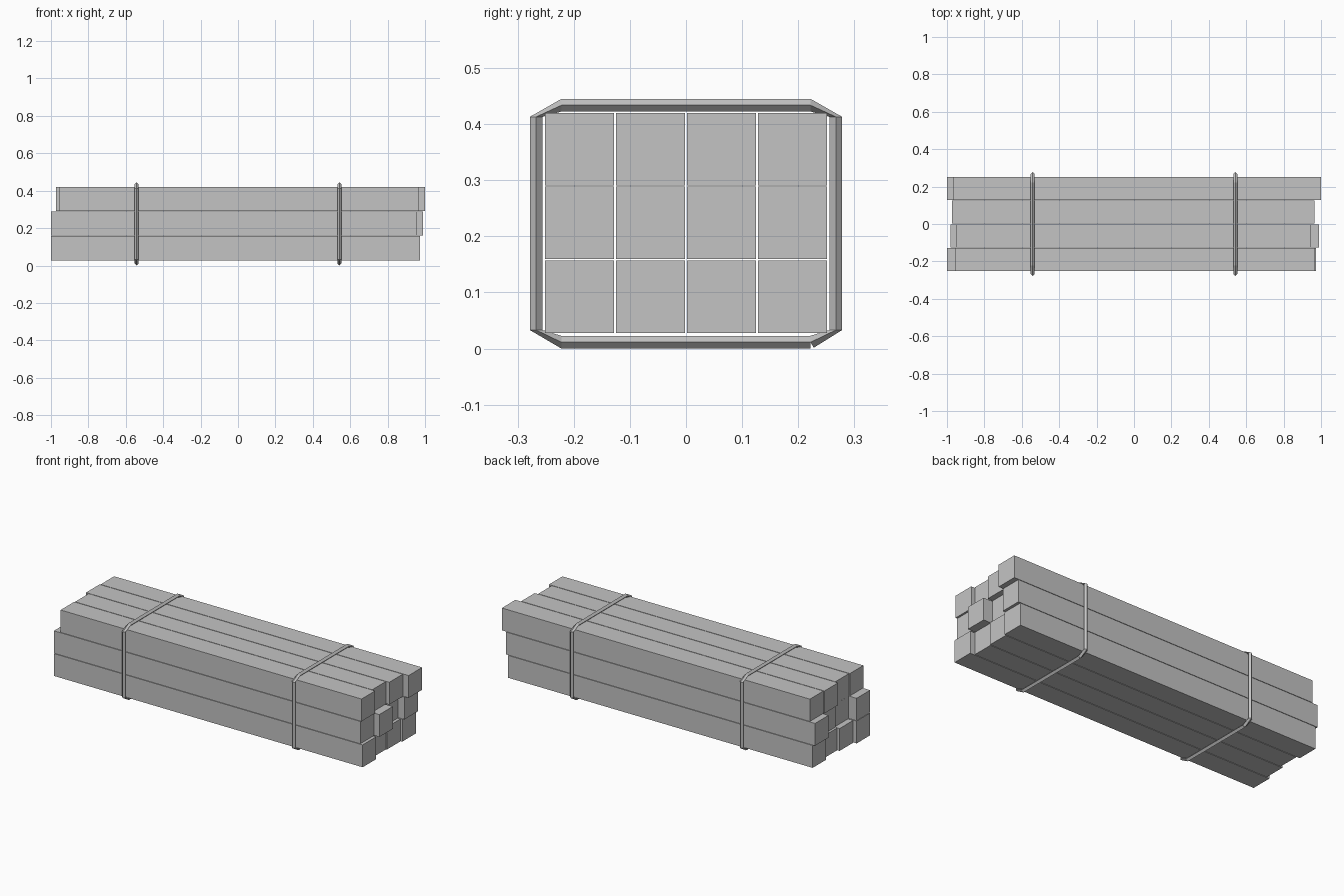
import bpy
import bmesh
from mathutils import Vector

cube = bpy.data.objects.get("Cube")
if cube:
    bpy.data.objects.remove(cube, do_unlink=True)

grey = bpy.data.materials.new("plain_grey")
grey.use_nodes = True
colour = (0.55, 0.55, 0.55, 1)
grey.diffuse_color = colour
grey.node_tree.nodes["Principled BSDF"].inputs["Base Color"].default_value = colour


def finish(bm, name):
    bmesh.ops.recalc_face_normals(bm, faces=bm.faces)
    mesh = bpy.data.meshes.new(name)
    bm.to_mesh(mesh)
    bm.free()
    mesh.materials.append(grey)
    obj = bpy.data.objects.new(name, mesh)
    bpy.context.collection.objects.link(obj)
    return obj


def beam(name, x0, x1, y, z):
    bm = bmesh.new()
    bmesh.ops.create_cube(bm, size=1)
    bmesh.ops.scale(bm, vec=(x1 - x0, 0.123, 0.129), verts=bm.verts)
    bmesh.ops.translate(bm, vec=((x0 + x1) / 2, y, z), verts=bm.verts)
    finish(bm, name)


# Stacked beams: rows from the bottom up, each listing its end positions front to back
rows = {
    "bottom": [(-1.0, 0.972), (-0.98, 0.945), (-0.965, 0.95), (-0.985, 0.96)],
    "middle": [(-1.0, 0.957), (-0.95, 0.99), (-0.955, 0.935), (-1.0, 0.973)],
    "top": [(-0.957, 0.965), (-0.953, 0.945), (-0.972, 0.965), (-0.967, 1.0)],
}
for r, (row, ends) in enumerate(rows.items()):
    for c, (x0, x1) in enumerate(ends):
        beam(f"{row}_beam_{c + 1}", x0, x1, (c - 1.5) * 0.1265, 0.0925 + r * 0.1315)


# Tie straps: a diamond section swept round the stack, with its ends meeting at a lower corner
def strap(name, x):
    radius = 0.0113
    side, flat, low, high, base, top = 0.267, 0.222, 0.033, 0.413, 0.0113, 0.4337
    path = [  # y, z and outward direction in the y-z plane
        (flat, base, 0.5, -0.87), (side, low, 1, 0), (side, high, 1, 0),
        (flat, top, 0, 1), (-flat, top, 0, 1), (-side, high, -1, 0),
        (-side, low, -1, 0), (-flat, base, 0, -1), (flat, base, 0, -1),
    ]
    bm = bmesh.new()
    rings = []
    for y, z, ny, nz in path:
        centre = Vector((x, y, z))
        out = Vector((0, ny, nz)) * radius
        across = Vector((radius, 0, 0))
        rings.append([bm.verts.new(centre + d) for d in (out, across, -out, -across)])
    for a, b in zip(rings, rings[1:]):
        for i in range(4):
            j = (i + 1) % 4
            bm.faces.new((a[i], a[j], b[j], b[i]))
    bm.faces.new(rings[0])
    bm.faces.new(rings[-1])
    finish(bm, name)


strap("right_strap", -0.542)
strap("left_strap", 0.542)
